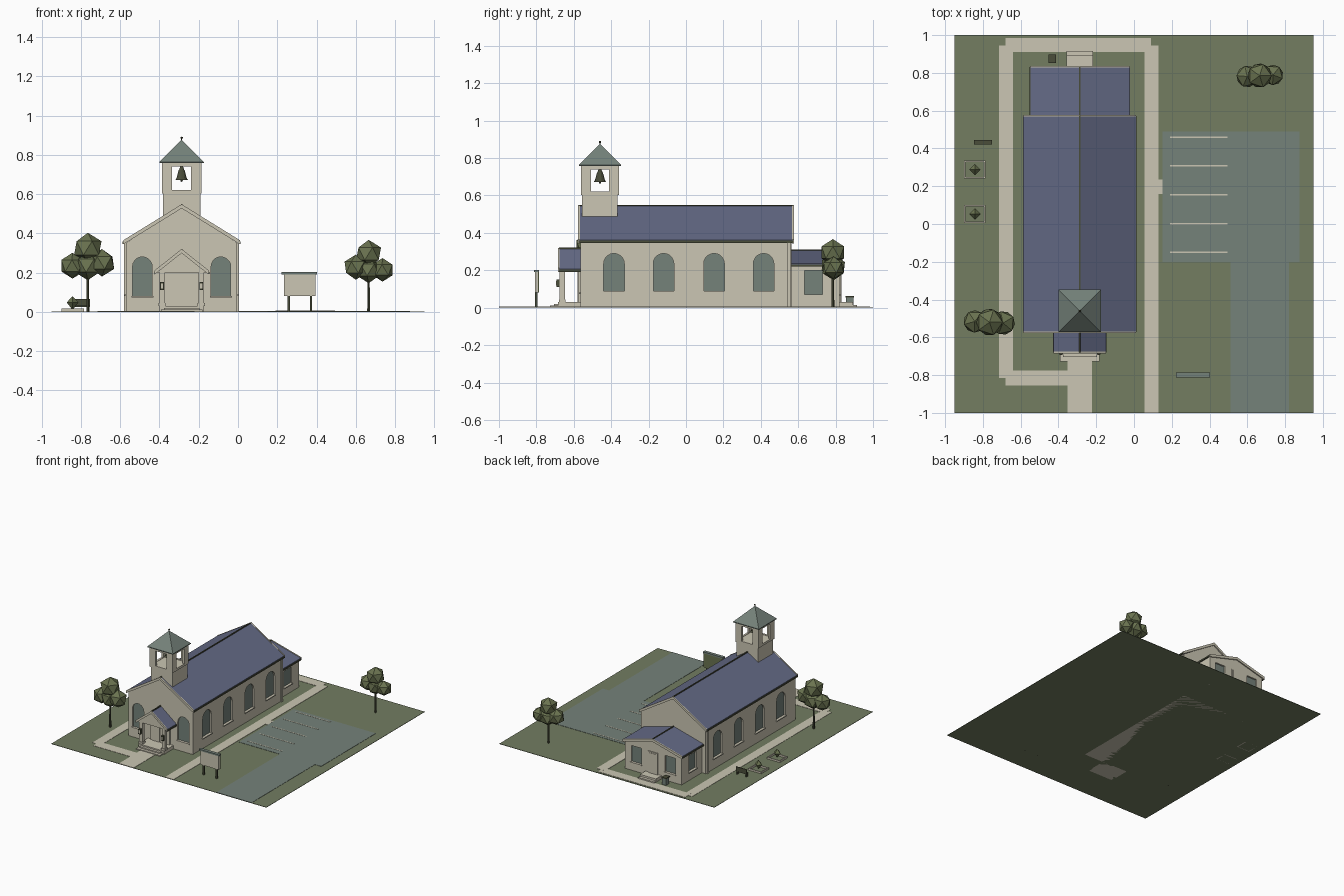
import bpy, bmesh, math
from mathutils import Matrix, Vector

old = bpy.data.objects.get("Cube")
if old:
    bpy.data.objects.remove(old, do_unlink=True)


def material(name, hexa):
    rgb = [int(hexa[i:i + 2], 16) / 255 for i in (0, 2, 4)]
    col = [c / 12.92 if c <= 0.04045 else ((c + 0.055) / 1.055) ** 2.4 for c in rgb] + [1]
    m = bpy.data.materials.new(name)
    m.use_nodes = True
    m.diffuse_color = col
    m.node_tree.nodes["Principled BSDF"].inputs["Base Color"].default_value = col
    return m


STONE = material("cream stone", "CBC6B3")
SLATE = material("blue slate", "656B87")
GRASS = material("grass green", "737D61")
GREY = material("green grey", "75827A")
LEAF = material("leaf green", "6A7350")
DARK = material("dark bronze", "4A4D3A")


def finish(name, bm, *mats):
    bmesh.ops.recalc_face_normals(bm, faces=bm.faces)
    me = bpy.data.meshes.new(name)
    bm.to_mesh(me)
    bm.free()
    for m in mats:
        me.materials.append(m)
    ob = bpy.data.objects.new(name, me)
    bpy.context.collection.objects.link(ob)
    return ob


def box(name, x0, x1, y0, y1, z0, z1, mat):
    bm = bmesh.new()
    size = Vector((x1 - x0, y1 - y0, z1 - z0))
    mid = Vector((x0 + x1, y0 + y1, z0 + z1)) / 2
    bmesh.ops.create_cube(bm, size=1, matrix=Matrix.Translation(mid) @ Matrix.Diagonal(size).to_4x4())
    return finish(name, bm, mat)


def add_prism(bm, pts, a, b, axis="y"):
    """Extrude a (u, z) outline from a to b along the axis; returns the two caps."""
    place = (lambda u, d, z: (u, d, z)) if axis == "y" else (lambda u, d, z: (d, u, z))
    rings = [[bm.verts.new(place(u, d, z)) for u, z in pts] for d in (a, b)]
    caps = [bm.faces.new(r) for r in rings]
    n = len(pts)
    for i in range(n):
        j = (i + 1) % n
        bm.faces.new((rings[0][i], rings[0][j], rings[1][j], rings[1][i]))
    return caps


def prism(name, pts, a, b, mat, axis="y"):
    bm = bmesh.new()
    add_prism(bm, pts, a, b, axis)
    return finish(name, bm, mat)


def cone(name, x, y, z0, z1, r0, r1, sides, mat, turn=0):
    bm = bmesh.new()
    bmesh.ops.create_cone(bm, cap_ends=True, segments=sides, radius1=r0, radius2=r1, depth=z1 - z0,
                          matrix=Matrix.Translation((x, y, (z0 + z1) / 2)) @ Matrix.Rotation(turn, 4, "Z"))
    return finish(name, bm, mat)


def ball(name, x, y, z, r, mat, squash=1, turn=0):
    bm = bmesh.new()
    bmesh.ops.create_icosphere(bm, subdivisions=1, radius=r,
                               matrix=Matrix.Translation((x, y, z)) @ Matrix.Rotation(turn, 4, "Z")
                               @ Matrix.Diagonal((1, 1, squash, 1)))
    return finish(name, bm, mat)


def cut(ob, cutter):
    mod = ob.modifiers.new("cut", "BOOLEAN")
    mod.operation, mod.solver, mod.object = "DIFFERENCE", "EXACT", cutter
    bpy.context.view_layer.objects.active = ob
    bpy.ops.object.modifier_apply(modifier=mod.name)
    bpy.data.objects.remove(cutter, do_unlink=True)


def window_shape(c, w, z0, z1, arched):
    h = w / 2
    if not arched:
        return [(c - h, z0), (c + h, z0), (c + h, z1), (c - h, z1)]
    arc = [(c + h * math.cos(t * math.pi / 10), z1 - h + h * math.sin(t * math.pi / 10)) for t in range(11)]
    return [(c - h, z0), (c + h, z0)] + arc


def cut_windows(wall, specs):
    """Recess windows: each spec is (axis, wall position, outward sign, centre, width, bottom, top, arched)."""
    bm = bmesh.new()
    for axis, pos, out, c, w, z0, z1, arched in specs:
        for f in add_prism(bm, window_shape(c, w, z0, z1, arched), pos - out * 0.012, pos + out * 0.02, axis):
            f.material_index = 1
        sill = sorted((pos, pos + out * 0.008))
        span = (c - w / 2 - 0.006, c + w / 2 + 0.006)
        xy = (*sill, *span) if axis == "x" else (*span, *sill)
        box("window_sill", *xy, z0 - 0.008, z0, STONE)
    wall.data.materials.append(GREY)
    cut(wall, finish("window_cutter", bm, STONE, GREY))


CX = -0.287


def gable_walls(name, w, eave, ridge, y0, y1):
    return prism(name, [(CX - w, 0), (CX + w, 0), (CX + w, eave), (CX, ridge), (CX - w, eave)], y0, y1, STONE)


def gable_roof(name, w, eave, ridge, y0, y1, ends):
    def chevron(top, t):
        return [(CX - w, eave + top), (CX, ridge + top), (CX + w, eave + top),
                (CX + w, eave - t), (CX, ridge - t), (CX - w, eave - t)]
    prism(name, chevron(0, 0.012), y0, y1, SLATE)
    for y, out in ends:
        prism(name + "_verge_board", chevron(0.003, 0.018), y - 0.004 * out, y + 0.005 * out, STONE)
    box(name + "_ridge_cap", CX - 0.004, CX + 0.004, y0, y1, ridge - 0.004, ridge + 0.004, DARK)
    for s in (-1, 1):
        x = CX + s * w
        box(name + "_gutter", x - 0.004, x + 0.004, y0, y1, eave - 0.016, eave - 0.004, DARK)


# Ground, paths and parking
box("lawn", -0.95, 0.95, -1, 1, 0, 0.003, GRASS)
PATHS = [(-0.715, -0.64, -0.815, 0.945), (-0.68, -0.35, -0.855, -0.775), (-0.68, 0.09, 0.91, 0.985),
         (-0.352, -0.222, -1, -0.7), (0.055, 0.13, -1, 0.945), (0.1, 0.15, 0.16, 0.235)]
for i, p in enumerate(PATHS):
    box("path", *p, 0.002, 0.005 + i * 0.0001, STONE)
box("parking_lot", 0.15, 0.875, -0.2, 0.49, 0.002, 0.005, GREY)
box("driveway", 0.51, 0.82, -1, -0.2, 0.002, 0.005, GREY)
for i in range(5):
    y = -0.15 + i * 0.1525
    box("parking_stripe", 0.19, 0.495, y - 0.004, y + 0.004, 0.004, 0.0065, STONE)

# Nave
nave = gable_walls("nave_walls", 0.283, 0.352, 0.53, -0.565, 0.565)
specs = [("x", CX + s * 0.283, s, y, 0.11, 0.088, 0.29, True)
         for s in (-1, 1) for y in (-0.385, -0.12, 0.15, 0.415)]
specs += [("y", -0.565, -1, CX + s * 0.2, 0.1, 0.082, 0.28, True) for s in (-1, 1)]
cut_windows(nave, specs)
gable_roof("nave_roof", 0.297, 0.362, 0.545, -0.572, 0.572, [(-0.572, -1), (0.572, 1)])
for s in (-1, 1):
    x = CX + s * 0.287
    box("downpipe", x - 0.006, x + 0.006, 0.54, 0.56, 0, 0.35, STONE)

# Rear annex
annex = gable_walls("annex_walls", 0.25, 0.228, 0.295, 0.56, 0.822)
specs = [("x", CX + s * 0.25, s, 0.682, 0.095, 0.07, 0.2, False) for s in (-1, 1)]
specs += [("y", 0.822, 1, CX + s * 0.15, 0.09, 0.07, 0.2, False) for s in (-1, 1)]
cut_windows(annex, specs)
gable_roof("annex_roof", 0.262, 0.236, 0.306, 0.56, 0.832, [(0.832, 1)])
box("rear_door_frame", CX - 0.042, CX + 0.042, 0.82, 0.829, 0.03, 0.2, STONE)
box("rear_door", CX - 0.033, CX + 0.033, 0.82, 0.832, 0.03, 0.19, STONE)
box("rear_step", -0.358, -0.218, 0.82, 0.915, 0, 0.015, STONE)
box("rear_landing", -0.358, -0.218, 0.82, 0.893, 0, 0.03, STONE)
box("bin", -0.45, -0.415, 0.855, 0.895, 0, 0.055, GREY)
box("bin_lid", -0.453, -0.412, 0.852, 0.898, 0.055, 0.062, DARK)

# Entrance porch
box("porch_floor", CX - 0.112, CX + 0.112, -0.685, -0.56, 0, 0.03, STONE)
box("porch_step", CX - 0.09, CX + 0.09, -0.705, -0.68, 0, 0.02, STONE)
box("porch_lower_step", CX - 0.105, CX + 0.105, -0.727, -0.68, 0, 0.011, STONE)
gable_roof("porch_roof", 0.138, 0.208, 0.317, -0.68, -0.56, [(-0.68, -1)])
prism("porch_gable", [(CX - 0.125, 0.2), (CX + 0.125, 0.2), (CX, 0.303)], -0.676, -0.655, STONE)
box("front_door_frame", CX - 0.085, CX + 0.085, -0.575, -0.56, 0.03, 0.2, STONE)
for s in (-1, 1):
    x = CX + s * 0.1
    box("porch_post", x - 0.014, x + 0.014, -0.675, -0.647, 0.03, 0.205, STONE)
    box("porch_post_base", x - 0.018, x + 0.018, -0.68, -0.643, 0.03, 0.045, STONE)
    box("porch_side_beam", x - 0.012, x + 0.012, -0.675, -0.56, 0.195, 0.21, STONE)
    box("lantern", x - 0.01, x + 0.01, -0.692, -0.674, 0.112, 0.152, DARK)
    box("lantern_pane", x - 0.006, x + 0.006, -0.694, -0.69, 0.12, 0.144, STONE)
    x = CX + s * 0.031
    box("front_door_leaf", x - 0.03, x + 0.03, -0.579, -0.57, 0.03, 0.19, STONE)

# Bell tower
TY = -0.46
box("tower_base", CX - 0.095, CX + 0.095, TY - 0.095, TY + 0.095, 0.4, 0.605, STONE)
belfry = box("belfry", CX - 0.101, CX + 0.101, TY - 0.101, TY + 0.101, 0.602, 0.765, STONE)
cut(belfry, box("hollow_cutter", CX - 0.085, CX + 0.085, TY - 0.085, TY + 0.085, 0.617, 0.745, STONE))
cut(belfry, box("side_cutter", CX - 0.2, CX + 0.2, TY - 0.048, TY + 0.048, 0.62, 0.74, STONE))
cut(belfry, box("front_cutter", CX - 0.048, CX + 0.048, TY - 0.2, TY + 0.2, 0.62, 0.74, STONE))
box("tower_eave", CX - 0.113, CX + 0.113, TY - 0.113, TY + 0.113, 0.758, 0.764, GREY)
cone("tower_spire", CX, TY, 0.764, 0.877, 0.113 * math.sqrt(2), 0, 4, GREY, math.pi / 4)
cone("finial_rod", CX, TY, 0.865, 0.885, 0.003, 0.003, 6, DARK)
ball("finial", CX, TY, 0.886, 0.007, DARK)
cone("bell", CX, TY, 0.68, 0.722, 0.027, 0.016, 10, DARK)
cone("bell_lip", CX, TY, 0.672, 0.681, 0.034, 0.027, 10, DARK)
cone("bell_crown", CX, TY, 0.722, 0.748, 0.014, 0.005, 10, DARK)
ball("bell_clapper", CX, TY, 0.669, 0.007, DARK)

# Trees
BLOBS = [(0, 0, 0.325, 0.078), (-0.078, 0.004, 0.235, 0.066), (0.072, -0.004, 0.25, 0.07), (0, 0.005, 0.235, 0.074)]
for tx, ty, k, flip in ((-0.765, -0.52, 1, 1), (0.665, 0.785, 0.91, -1)):
    cone("tree_trunk", tx, ty, 0, 0.22, 0.008, 0.006, 6, DARK)
    for i, (dx, dy, z, r) in enumerate(BLOBS):
        ball("tree_foliage", tx + dx * k * flip, ty + dy, z * k, r * k, LEAF, 1, i * 0.9)

# Notice board
box("notice_board", 0.235, 0.395, -0.808, -0.792, 0.08, 0.19, STONE)
box("notice_board_back", 0.235, 0.395, -0.792, -0.787, 0.08, 0.19, LEAF)
box("notice_board_cap", 0.222, 0.402, -0.812, -0.786, 0.19, 0.202, GREY)
for x in (0.258, 0.372):
    box("notice_board_post", x - 0.006, x + 0.006, -0.806, -0.794, 0, 0.085, DARK)

# Planters and bench
for y in (0.288, 0.053):
    for s in (-1, 1):
        box("planter_long_edge", -0.9, -0.785, y + s * 0.044 - 0.004, y + s * 0.044 + 0.004, 0, 0.017, STONE)
        x = -0.8425 + s * 0.0535
        box("planter_short_edge", x - 0.004, x + 0.004, y - 0.048, y + 0.048, 0, 0.017, STONE)
    for z0, z1, r0, r1 in ((0.015, 0.048, 0.004, 0.03), (0.048, 0.08, 0.03, 0)):
        cone("shrub", -0.8425, y, z0, z1, r0, r1, 4, LEAF)
box("bench_seat", -0.847, -0.753, 0.42, 0.446, 0.026, 0.032, DARK)
box("bench_back", -0.847, -0.753, 0.441, 0.446, 0.03, 0.065, DARK)
for x in (-0.84, -0.76):
    box("bench_leg", x - 0.004, x + 0.004, 0.422, 0.444, 0, 0.027, DARK)
